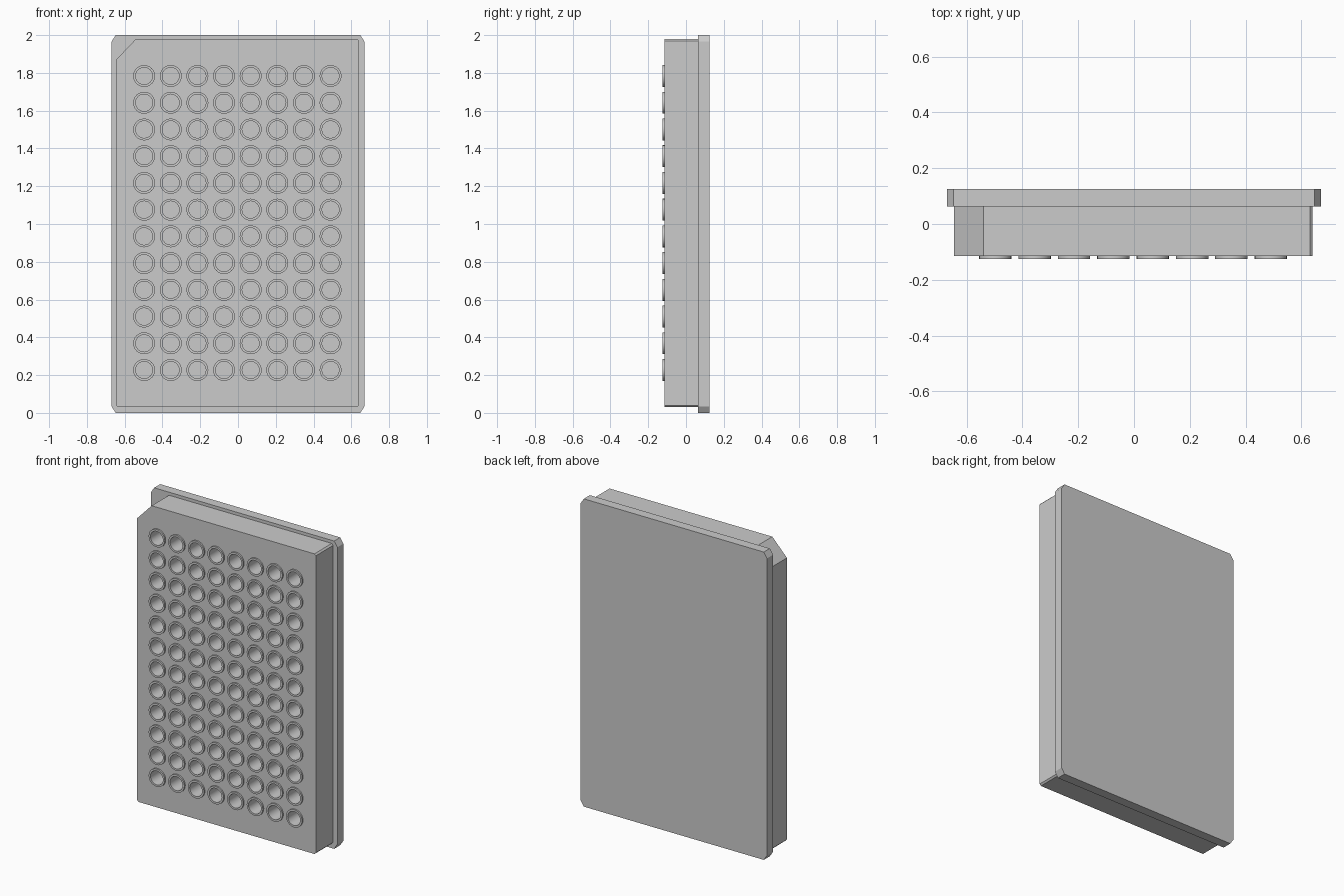
import bpy, bmesh, math

if "Cube" in bpy.data.objects:
    bpy.data.objects.remove(bpy.data.objects["Cube"])

SIDES = 24
FRONT, RIM_TOP, STEP, BACK, FLOOR = -0.115, -0.125, 0.063, 0.125, 0.05
CENTRES = [(-0.497 + 0.141 * i, 0.227 + 0.1415 * j) for j in range(12) for i in range(8)]


def finish(name, bm):
    bmesh.ops.recalc_face_normals(bm, faces=bm.faces)
    mesh = bpy.data.meshes.new(name)
    bm.to_mesh(mesh)
    bm.free()
    obj = bpy.data.objects.new(name, mesh)
    bpy.context.collection.objects.link(obj)
    return obj


def slab(bm, outline, y0, y1):
    """Extrude an (x, z) outline from y0 to y1."""
    face = bm.faces.new([bm.verts.new((x, y0, z)) for x, z in outline])
    ext = bmesh.ops.extrude_face_region(bm, geom=[face])
    verts = [v for v in ext["geom"] if isinstance(v, bmesh.types.BMVert)]
    bmesh.ops.translate(bm, verts=verts, vec=(0, y1 - y0, 0))
    if face.is_valid and not any(len(e.link_faces) > 1 for e in face.edges):
        bm.faces.new(list(face.verts))


def chamfered(x0, x1, z0, z1, cuts):
    """Rectangle with corner cuts (dx, dz): bottom-left, bottom-right, top-right, top-left."""
    (ax, az), (bx, bz), (cx, cz), (dx, dz) = cuts
    return [(x0, z0 + az), (x0 + ax, z0), (x1 - bx, z0), (x1, z0 + bz),
            (x1, z1 - cz), (x1 - cx, z1), (x0 + dx, z1), (x0, z1 - dz)]


def circle(cx, cz, r):
    return [(cx + r * math.cos(2 * math.pi * k / SIDES),
             cz + r * math.sin(2 * math.pi * k / SIDES)) for k in range(SIDES)]


# Wider base flange
bm = bmesh.new()
slab(bm, chamfered(-0.67, 0.67, 0, 2, [(0.023, 0.035)] * 4), STEP, BACK)
finish("base_flange", bm)

# Plate body with one large keyed corner
bm = bmesh.new()
small = (0.01, 0.01)
slab(bm, chamfered(-0.645, 0.64, 0.03, 1.98, [small, small, small, (0.105, 0.11)]), FRONT, STEP)
body = finish("plate_body", bm)

# Cutter for the wells
bm = bmesh.new()
for cx, cz in CENTRES:
    slab(bm, circle(cx, cz, 0.045), -0.2, FLOOR)
cutter = finish("well_cutter", bm)
cutter.hide_render = True

mod = body.modifiers.new("wells", "BOOLEAN")
mod.operation = "DIFFERENCE"
mod.solver = "EXACT"
mod.object = cutter
bpy.context.view_layer.objects.active = body
body.select_set(True)
bpy.ops.object.modifier_apply(modifier=mod.name)
bpy.data.objects.remove(cutter)

# Raised rims around the wells
bm = bmesh.new()
for cx, cz in CENTRES:
    rings = [[bm.verts.new((x, y, z)) for x, z in circle(cx, cz, r)]
             for r, y in ((0.058, FRONT), (0.058, RIM_TOP), (0.045, RIM_TOP), (0.045, FRONT))]
    for a, b in zip(rings, rings[1:] + rings[:1]):
        for k in range(SIDES):
            n = (k + 1) % SIDES
            bm.faces.new((a[k], a[n], b[n], b[k]))
rims = finish("well_rims", bm)

# Smooth round walls, crisp edges
for obj in (body, rims):
    bpy.ops.object.select_all(action="DESELECT")
    obj.select_set(True)
    bpy.context.view_layer.objects.active = obj
    bpy.ops.object.shade_smooth_by_angle(angle=math.radians(30))
